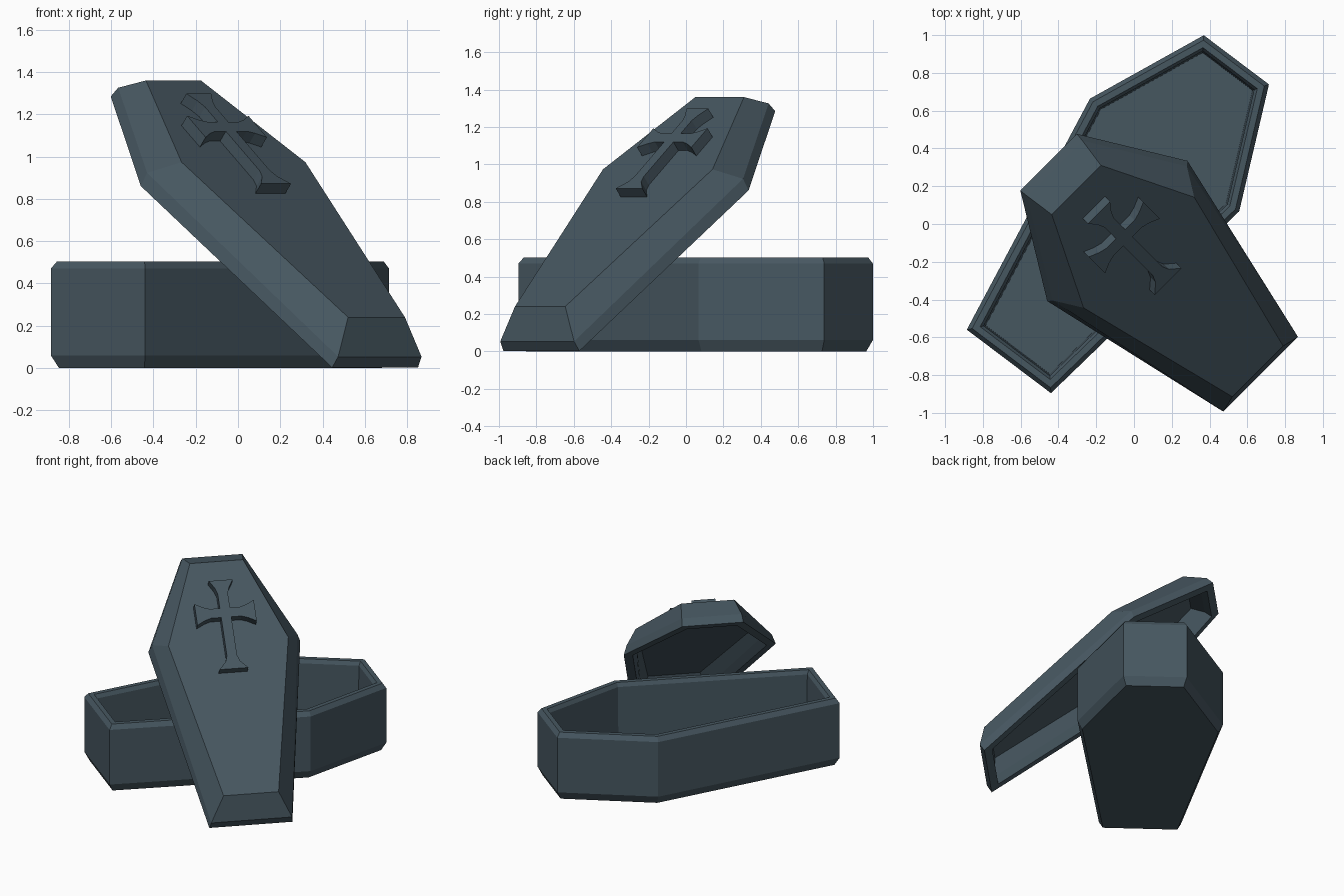
import bpy, bmesh
from mathutils import Vector, Matrix

if "Cube" in bpy.data.objects:
    bpy.data.objects.remove(bpy.data.objects["Cube"])

stone = bpy.data.materials.new("dark_slate")
stone.diffuse_color = (0.062, 0.095, 0.118, 1)
stone.use_nodes = True
stone.node_tree.nodes["Principled BSDF"].inputs["Base Color"].default_value = stone.diffuse_color


def coffin(foot, shoulder, head):
    """Six-sided outline; each argument is (half width, distance along axis)."""
    return [(foot[0], foot[1]), (shoulder[0], shoulder[1]), (head[0], head[1]),
            (-head[0], head[1]), (-shoulder[0], shoulder[1]), (-foot[0], foot[1])]


def inset(pts, d):
    """Offset a counter-clockwise convex outline inwards with mitred corners."""
    p = [Vector(q) for q in pts]
    out = []
    for i, c in enumerate(p):
        a = (c - p[i - 1]).normalized()
        b = (p[(i + 1) % len(p)] - c).normalized()
        na, nb = Vector((-a.y, a.x)), Vector((-b.y, b.x))
        out.append(tuple(c + (na + nb) * d / (1 + na.dot(nb))))
    return out


def loft(name, rings, matrix):
    """Join rings of (outline, height) and cap both ends."""
    bm = bmesh.new()
    loops = [[bm.verts.new((x, y, h)) for x, y in pts] for pts, h in rings]
    for a, b in zip(loops, loops[1:]):
        for i in range(len(a)):
            j = (i + 1) % len(a)
            bm.faces.new((a[i], a[j], b[j], b[i]))
    bm.faces.new(loops[0])
    bm.faces.new(loops[-1])
    bmesh.ops.recalc_face_normals(bm, faces=bm.faces[:])
    me = bpy.data.meshes.new(name)
    bm.to_mesh(me)
    bm.free()
    me.materials.append(stone)
    ob = bpy.data.objects.new(name, me)
    bpy.context.collection.objects.link(ob)
    ob.matrix_world = matrix
    return ob


def frame(axis, across, origin):
    """Local x = across, y = along the coffin, z = outward normal."""
    u = Vector(axis).normalized()
    w = Vector(across).normalized()
    m = Matrix((w, u, w.cross(u))).transposed().to_4x4()
    m.translation = Vector(origin)
    return m


# open coffin body lying on the ground
body = coffin((0.279, 0), (0.495, 1.369), (0.216, 2.0))
loft("coffin_body", [
    (inset(body, 0.03), 0), (body, 0.06), (body, 0.47),
    (inset(body, 0.022), 0.503), (inset(body, 0.055), 0.503),
    (inset(body, 0.07), 0.475), (inset(body, 0.078), 0.06),
], frame((0.602, 0.798, 0), (0.798, -0.602, 0), (-0.6625, -0.7275, 0)))

# hollow lid leaning across the body
lid_frame = frame((-0.5455, 0.5455, 0.636), (1, 1, 0), (0.655, -0.78, 0.24))
top = coffin((0.19, 0), (0.414, 1.153), (0.184, 1.76))
upper_rim = coffin((0.279, -0.136), (0.502, 1.231), (0.207, 1.864))
lower_rim = coffin((0.287, -0.144), (0.525, 1.206), (0.212, 1.872))
loft("coffin_lid", [
    (top, 0), (upper_rim, -0.13), (lower_rim, -0.19),
    (inset(lower_rim, 0.06), -0.195), (inset(upper_rim, 0.068), -0.14),
    (inset(top, 0.012), -0.05),
], lid_frame)

# flared cross raised on the lid
outline = []
for direction, length, tip in (((0, -1), 0.425, 0.1), ((1, 0), 0.205, 0.08),
                               ((0, 1), 0.245, 0.083), ((-1, 0), 0.205, 0.08)):
    d = Vector(direction)
    s = Vector((-d.y, d.x))
    half = [(0.035, length - 0.1), (0.05, length - 0.055), (tip, length)]
    arm = [(-w, l) for w, l in half] + [(w, l) for w, l in reversed(half)]
    outline += [tuple(d * l + s * w + Vector((0, 1.345))) for w, l in arm]
    outline.append(tuple(d * 0.035 + s * 0.035 + Vector((0, 1.345))))
loft("lid_cross", [(outline, -0.02), (outline, 0.06)], lid_frame)
